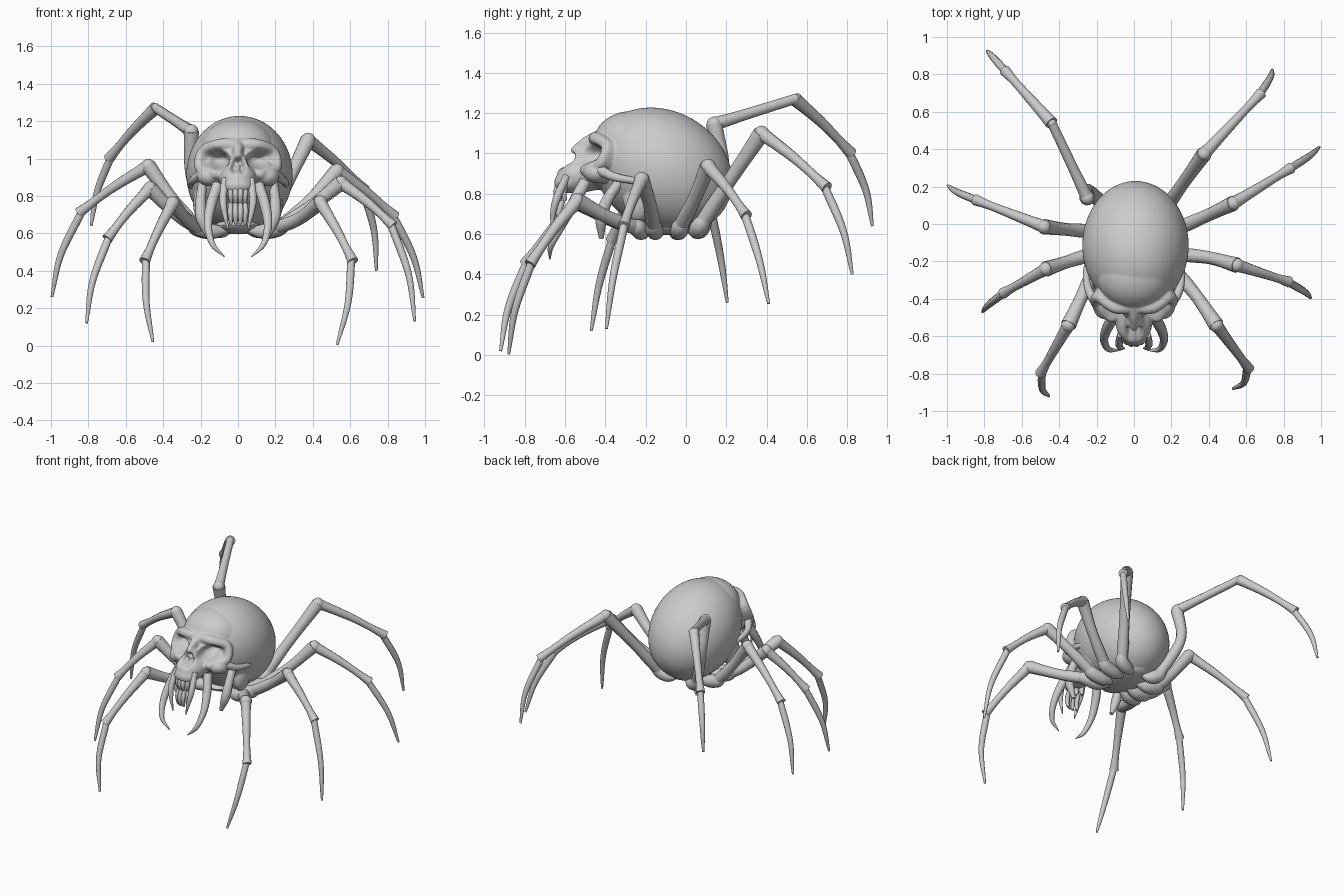
import bpy, bmesh, math
from mathutils import Vector, Matrix

cube = bpy.data.objects.get("Cube")
if cube:
    bpy.data.objects.remove(cube, do_unlink=True)

bone = bpy.data.materials.new("bone grey")
bone.use_nodes = True
GREY = (0.6, 0.6, 0.6, 1)
bone.diffuse_color = GREY
bone.node_tree.nodes["Principled BSDF"].inputs["Base Color"].default_value = GREY


def ball(bm, center, radii):
    m = Matrix.Translation(center) @ Matrix.Diagonal((*radii, 1))
    bmesh.ops.create_uvsphere(bm, u_segments=20, v_segments=10, radius=1, matrix=m)


def spline(vals, t):
    """Catmull-Rom sample of a list of vectors or numbers at t in 0..1."""
    n = len(vals) - 1
    i = min(int(t * n), n - 1)
    f = t * n - i
    b, c = vals[i], vals[i + 1]
    a = vals[i - 1] if i > 0 else b + (b - c)
    d = vals[i + 2] if i + 2 <= n else c + (c - b)
    return 0.5 * (2 * b + (c - a) * f + (2 * a - 5 * b + 4 * c - d) * f ** 2
                  + (3 * b - a - 3 * c + d) * f ** 3)


def tube(bm, path, radii, sides=12, steps=16):
    """Closed round tube along a smooth path with varying radius."""
    path = [Vector(p) for p in path]
    pts = [spline(path, k / steps) for k in range(steps + 1)]
    rings, q, last = [], None, None
    for k, p in enumerate(pts):
        t = (pts[min(k + 1, steps)] - pts[max(k - 1, 0)]).normalized()
        q = t.to_track_quat('Z', 'Y') if last is None else last.rotation_difference(t) @ q
        last = t
        r = max(0.003, spline(radii, k / steps))
        rings.append([bm.verts.new(p + q @ Vector((r * math.cos(a), r * math.sin(a), 0)))
                      for a in (math.tau * s / sides for s in range(sides))])
    for lo, hi in zip(rings, rings[1:]):
        for s in range(sides):
            e = (s + 1) % sides
            bm.faces.new((lo[s], lo[e], hi[e], hi[s]))
    bm.faces.new(rings[0][::-1])
    bm.faces.new(rings[-1])


def finish(bm, name, angle=50):
    me = bpy.data.meshes.new(name)
    bm.to_mesh(me)
    bm.free()
    me.materials.append(bone)
    ob = bpy.data.objects.new(name, me)
    bpy.context.collection.objects.link(ob)
    bpy.ops.object.select_all(action='DESELECT')
    ob.select_set(True)
    bpy.context.view_layer.objects.active = ob
    bpy.ops.object.shade_smooth_by_angle(angle=math.radians(angle))


def mirrored(points, s):
    return [(x * s, y, z) for x, y, z in points]


# Skull: a fine ball pushed out to the hull of rounded lumps, then into hollows
CORE = Vector((0, -0.2, 0.93))


def lump(center, radii, tilt=0):
    """Matrix and core position in the space where the lump is a unit ball."""
    inv = (Matrix.Rotation(math.radians(tilt), 3, 'X') @ Matrix.Diagonal(radii)).inverted()
    return inv, inv @ (CORE - Vector(center))


def crossing(shape, direction):
    """Near and far distance at which a ray from the core meets a lump."""
    inv, o = shape
    d = inv @ direction
    a, b = d.dot(d), o.dot(d)
    disc = b * b - a * (o.dot(o) - 1)
    if disc <= 0:
        return 0, 0
    root = math.sqrt(disc)
    return (-b - root) / a, (-b + root) / a


def ridge(path, radii, count):
    path = [Vector(p) for p in path]
    return [lump(spline(path, k / count), [spline(radii, k / count)] * 3)
            for k in range(count + 1)]


# Cranium, forehead, mid face, upper jaw, tooth ridge, nose bridge
lumps = [lump((0.008, -0.115, 0.915), (0.284, 0.36, 0.295), -30),
         lump((0, -0.27, 1.05), (0.2, 0.19, 0.16)),
         lump((0, -0.42, 0.95), (0.17, 0.1, 0.13)),
         lump((0, -0.52, 0.89), (0.1, 0.12, 0.085)),
         lump((0, -0.585, 0.855), (0.085, 0.07, 0.055))]
lumps += ridge([(0, -0.42, 1.08), (0, -0.49, 1.055), (0, -0.555, 1.015)], [0.04, 0.03, 0.02], 14)
hollows = []
for s in (1, -1):
    # Brow and outer rim, nose edge, cheekbone, lower temple
    lumps += ridge(mirrored([(0, -0.445, 1.07), (0.1, -0.445, 1.072), (0.185, -0.39, 1.035),
                             (0.2, -0.42, 0.95), (0.12, -0.49, 0.92)], s),
                   [0.035, 0.034, 0.032, 0.032, 0.036], 32)
    lumps += ridge(mirrored([(0.02, -0.53, 1.01), (0.045, -0.54, 0.96), (0.045, -0.57, 0.91)], s),
                   [0.018, 0.02, 0.022], 12)
    lumps.append(lump((0.15 * s, -0.44, 0.905), (0.07, 0.07, 0.055)))
    lumps.append(lump((0.19 * s, -0.24, 0.76), (0.05, 0.07, 0.1)))
    # Eye socket and nose opening
    hollows.append(lump((0.108 * s, -0.49, 0.992), (0.064, 0.115, 0.046), 10))
    hollows.append(lump((0.02 * s, -0.59, 0.958), (0.02, 0.065, 0.038), -12))

bm = bmesh.new()
bmesh.ops.create_icosphere(bm, subdivisions=7, radius=1)
for v in bm.verts:
    ray = v.co.normalized()
    shapes = lumps if ray.y < 0.3 else lumps[:1]
    reach = max(crossing(shape, ray)[1] for shape in shapes)
    for shape in hollows:
        near, far = crossing(shape, ray)
        if 0 < near < reach < far:
            reach = near
    v.co = CORE + ray * reach
for _ in range(4):
    bmesh.ops.smooth_vert(bm, verts=bm.verts, factor=0.5,
                          use_axis_x=True, use_axis_y=True, use_axis_z=True)
finish(bm, "skull", 80)

# Cheek arches standing clear of the skull
for s, side in ((1, "left"), (-1, "right")):
    bm = bmesh.new()
    tube(bm, mirrored([(0.185, -0.44, 0.925), (0.24, -0.36, 0.885), (0.255, -0.26, 0.865),
                       (0.23, -0.18, 0.85)], s), [0.03, 0.022, 0.018, 0.025])
    finish(bm, side + "_cheek_arch")

# Teeth: two rows following the curve of the jaw
bm = bmesh.new()
for count, half, top, mid, low in ((6, 0.065, 0.87, 0.81, 0.765), (4, 0.04, 0.765, 0.71, 0.65)):
    for i in range(count):
        x = half * (2 * i / (count - 1) - 1)
        y = -0.645 + 9 * x * x
        tube(bm, [(x, y + 0.02, top), (x, y, mid), (x * 0.95, y + 0.008, low)],
             [0.012, 0.0155, 0.009], sides=8, steps=6)
finish(bm, "teeth")

# Fangs and feelers around the mouth
for s, side in ((1, "left"), (-1, "right")):
    bm = bmesh.new()
    tube(bm, mirrored([(0.07, -0.59, 0.89), (0.08, -0.64, 0.78), (0.07, -0.66, 0.7),
                       (0.05, -0.665, 0.61)], s), [0.02, 0.02, 0.014, 0.003])
    tube(bm, mirrored([(0.11, -0.5, 0.86), (0.145, -0.56, 0.75), (0.16, -0.62, 0.64),
                       (0.135, -0.67, 0.54), (0.072, -0.675, 0.475)], s),
         [0.03, 0.028, 0.022, 0.015, 0.003], steps=24)
    finish(bm, side + "_fangs")
    bm = bmesh.new()
    tube(bm, mirrored([(0.19, -0.33, 0.86), (0.2, -0.39, 0.77), (0.195, -0.42, 0.68),
                       (0.16, -0.42, 0.58)], s), [0.025, 0.028, 0.03, 0.012])
    finish(bm, side + "_feeler")

# Underside plate joining the legs
bm = bmesh.new()
ball(bm, (0, -0.1, 0.645), (0.13, 0.2, 0.05))
finish(bm, "breast_plate")

# Legs: hip, thigh bend, knee, ankle, tip
LEGS = {
    "left_front_leg": [(.21, -.24, .63), (.33, -.38, .68), (.44, -.54, .765), (.615, -.775, .45), (.53, -.88, .005)],
    "left_second_leg": [(.22, -.16, .63), (.4, -.18, .75), (.55, -.22, .87), (.83, -.31, .64), (.945, -.395, .13)],
    "left_third_leg": [(.22, -.03, .63), (.38, .04, .77), (.53, .11, .935), (.84, .3, .69), (.99, .41, .255)],
    "left_back_leg": [(.16, .07, .64), (.25, .2, .84), (.375, .375, 1.1), (.68, .7, .83), (.74, .825, .4)],
    "right_front_leg": [(-.21, -.24, .63), (-.28, -.39, .68), (-.35, -.54, .76), (-.5, -.8, .45), (-.455, -.92, .02)],
    "right_second_leg": [(-.22, -.16, .63), (-.35, -.2, .72), (-.47, -.24, .84), (-.7, -.37, .57), (-.81, -.47, .12)],
    "right_third_leg": [(-.22, -.04, .63), (-.35, -.03, .78), (-.48, -.015, .96), (-.85, .13, .71), (-.995, .205, .26)],
    "right_back_leg": [(-.14, .08, .64), (-.245, .18, .9), (-.25, .14, 1.145), (-.69, .82, 1.0), (-.785, .925, .64)],
}
THIGH = [0.036, 0.037, 0.034, 0.036, 0.042]
SHIN = [0.035, 0.03, 0.027, 0.024, 0.023, 0.03]
FOOT = [0.021, 0.021, 0.018, 0.014, 0.007]
for name, joints in LEGS.items():
    hip, bend, knee, ankle, tip = (Vector(j) for j in joints)
    bm = bmesh.new()
    # Hip lobe reaching in under the body
    inner = Vector((hip.x * 0.25, hip.y * 0.75 - 0.02, 0.62))
    tube(bm, [inner, (inner + hip) / 2 - Vector((0, 0, 0.015)), hip, hip.lerp(bend, 0.25)],
         [0.015, 0.04, 0.044, 0.03])
    tube(bm, [hip, bend, knee], THIGH)
    ball(bm, knee, (0.038, 0.038, 0.038))
    if name == "right_back_leg":
        # This raised leg has one more joint
        peak = Vector((-0.44, 0.54, 1.27))
        tube(bm, [knee, knee.lerp(peak, 0.5), peak], [0.034, 0.028, 0.026, 0.025])
        ball(bm, peak, (0.026, 0.026, 0.026))
        knee = peak
    tube(bm, [knee, knee.lerp(ankle, 0.5) + Vector((0, 0, 0.012)), ankle], SHIN)
    out = Vector((ankle.x, ankle.y, 0)).normalized() * 0.025
    tube(bm, [ankle.lerp(knee, 0.05), ankle.lerp(tip, 0.5) + out, tip], FOOT)
    finish(bm, name, 40)
